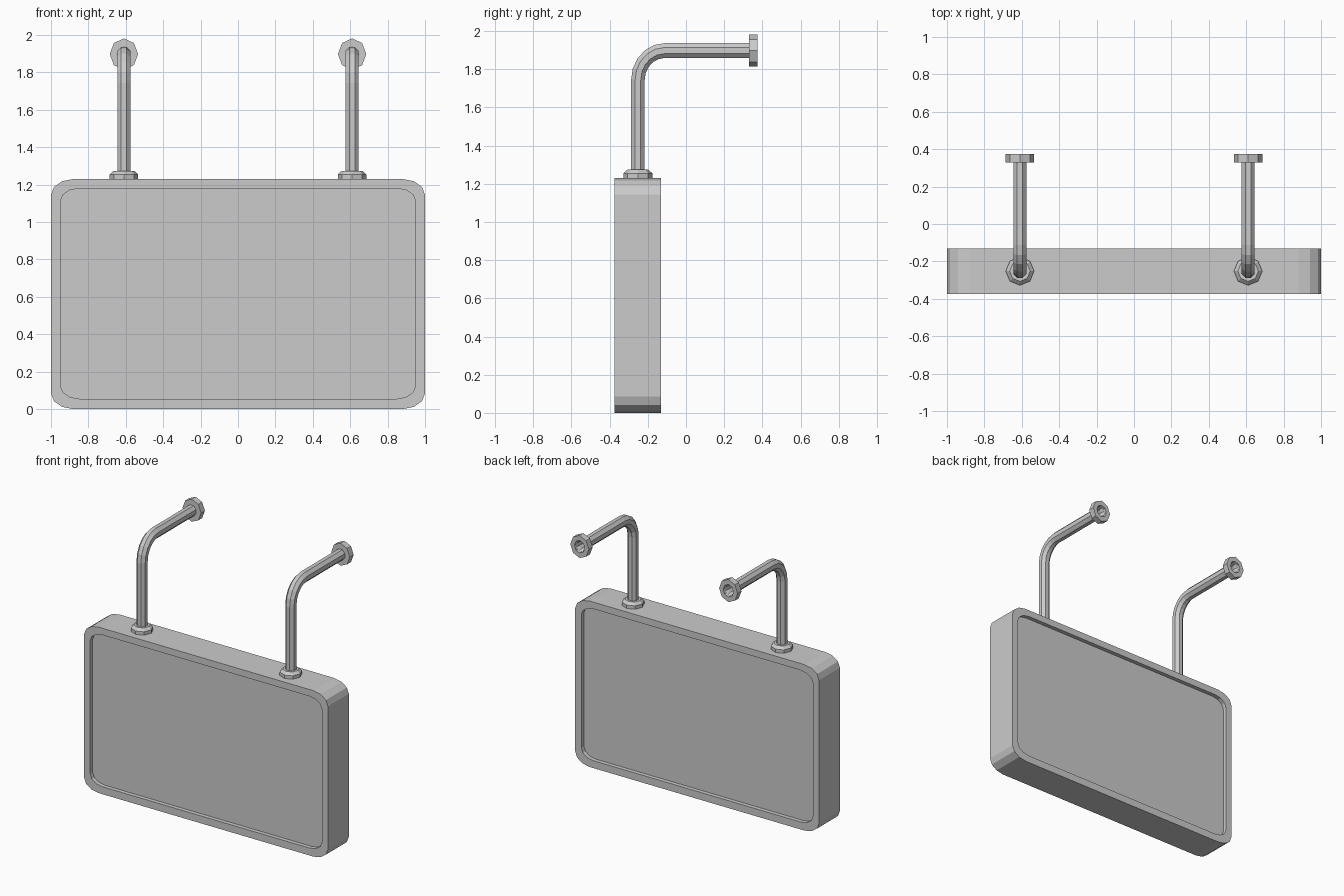
import bpy, bmesh
from math import sin, cos, pi
from mathutils import Vector

if "Cube" in bpy.data.objects:
    bpy.data.objects.remove(bpy.data.objects["Cube"])


def loft(name, rings, cap_start=False, cap_end=False):
    """Skin a list of equal-length point rings into one flat-shaded mesh."""
    bm = bmesh.new()
    loops = [[bm.verts.new(p) for p in ring] for ring in rings]
    n = len(loops[0])
    for a, b in zip(loops, loops[1:]):
        for i in range(n):
            j = (i + 1) % n
            bm.faces.new((a[i], a[j], b[j], b[i]))
    if cap_start:
        bm.faces.new(loops[0][::-1])
    if cap_end:
        bm.faces.new(loops[-1])
    bmesh.ops.recalc_face_normals(bm, faces=bm.faces)
    mesh = bpy.data.meshes.new(name)
    bm.to_mesh(mesh)
    bm.free()
    obj = bpy.data.objects.new(name, mesh)
    bpy.context.collection.objects.link(obj)
    return obj


def rounded_rect(y, hx, z0, z1, rx, rz, steps=3):
    """Rectangle in the XZ plane with faceted elliptical corners."""
    pts = []
    corners = [(hx - rx, z1 - rz), (rx - hx, z1 - rz),
               (rx - hx, z0 + rz), (hx - rx, z0 + rz)]
    for k, (cx, cz) in enumerate(corners):
        for s in range(steps + 1):
            a = pi / 2 * (k + s / steps)
            pts.append((cx + rx * cos(a), y, cz + rz * sin(a)))
    return pts


def octagon(center, u, v, turn=0.0):
    """Eight points around center, spanned by the radius vectors u and v."""
    return [center + u * cos(turn + i * pi / 4) + v * sin(turn + i * pi / 4)
            for i in range(8)]


# sign box: rounded body with a shallow recessed panel front and back
Y0, Y1, DEPTH = -0.375, -0.13, 0.03
outer = (1.0, 0.0, 1.23, 0.12, 0.085)
inner = (0.95, 0.055, 1.18, 0.10, 0.07)
loft("sign_box", [rounded_rect(Y0 + DEPTH, *inner), rounded_rect(Y0, *inner),
                  rounded_rect(Y0, *outer), rounded_rect(Y1, *outer),
                  rounded_rect(Y1, *inner), rounded_rect(Y1 - DEPTH, *inner)],
     True, True)

# bracket measurements
PY, PZ = -0.252, 1.898          # pipe axis: vertical leg y, horizontal leg z
BY, BZ = 0.14, 0.155            # bend radii
R, RZ = 0.0385, 0.042           # pipe radius, and radius along z

for side, x in (("left", -0.61), ("right", 0.61)):
    X = Vector((1, 0, 0))

    # bent pipe
    rings = [octagon(Vector((x, PY, 1.22)), X * R, Vector((0, R, 0)), pi / 8)]
    for s in range(6):
        a = pi / 2 * s / 5
        c = Vector((x, PY + BY * (1 - cos(a)), PZ - BZ + BZ * sin(a)))
        v = Vector((0, R * cos(a), -RZ * sin(a)))
        rings.append(octagon(c, X * R, v, pi / 8))
    for y in (0.36, 0.335):     # open end, turned back as a short inner wall
        k = 1.0 if y > 0.35 else 0.8
        rings.append(octagon(Vector((x, y, PZ)), X * R * k,
                             Vector((0, 0, -RZ * k)), pi / 8))
    rings.append(octagon(Vector((x, 0.15, PZ)), X * R * 0.8,
                         Vector((0, 0, -RZ * 0.8)), pi / 8))
    loft(side + "_pipe", rings, False, True)

    # collar where the pipe meets the box
    loft(side + "_collar",
         [octagon(Vector((x, PY, z)), X * r, Vector((0, r, 0)))
          for z, r in ((1.22, 0.076), (1.255, 0.076), (1.274, 0.055), (1.274, 0.03))])

    # wall flange with an open centre
    loft(side + "_wall_flange",
         [octagon(Vector((x, y, PZ)), X * r, Vector((0, 0, r * 1.1)))
          for y, r in ((0.33, 0.036), (0.33, 0.076), (0.375, 0.076),
                       (0.375, 0.042), (0.335, 0.042))])
